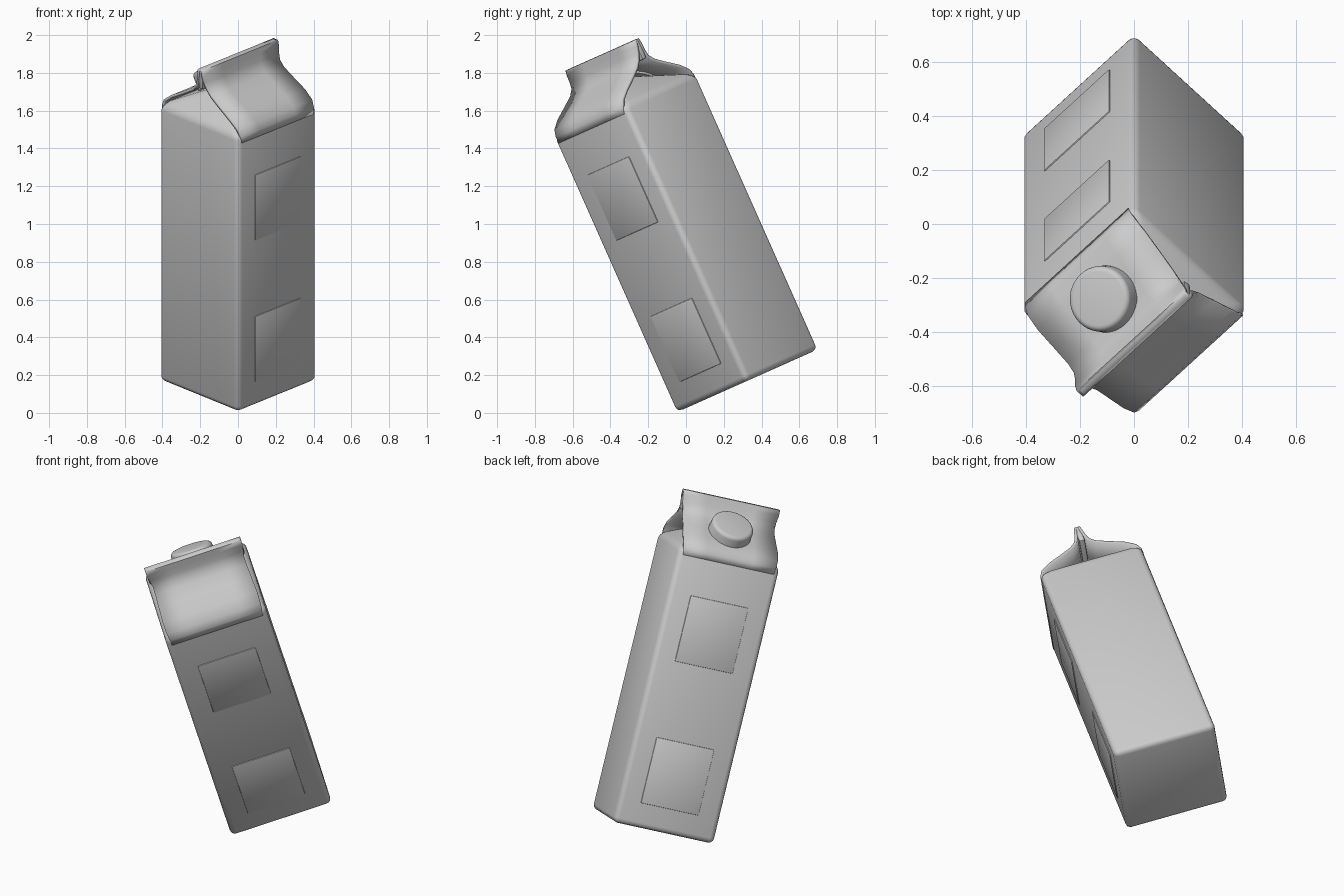
import bpy, bmesh
from math import radians, atan2
from mathutils import Matrix, Vector

if "Cube" in bpy.data.objects:
    bpy.data.objects.remove(bpy.data.objects["Cube"])

# Carton is modelled upright (roof ridge along local x), then tilted and turned
POSE = (Matrix.Translation((0, 0.325, 0.17)) @ Matrix.Rotation(radians(24), 4, 'X')
        @ Matrix.Rotation(radians(45), 4, 'Z'))
H = 0.296


def finish(name, bm, local=Matrix(), angle=40):
    me = bpy.data.meshes.new(name)
    bm.to_mesh(me)
    bm.free()
    ob = bpy.data.objects.new(name, me)
    bpy.context.collection.objects.link(ob)
    ob.matrix_world = POSE @ local
    bpy.ops.object.select_all(action='DESELECT')
    bpy.context.view_layer.objects.active = ob
    ob.select_set(True)
    bpy.ops.object.shade_smooth_by_angle(angle=radians(angle))
    return ob


def bevel_all(bm, width, segments=3):
    bmesh.ops.recalc_face_normals(bm, faces=bm.faces)
    bmesh.ops.bevel(bm, geom=bm.edges[:], offset=width, segments=segments,
                    profile=0.5, affect='EDGES', clamp_overlap=True)


# Body with folded-in gable ends rising to a low inner ridge
bm = bmesh.new()
corners = [(-H, -H), (H, -H), (H, H), (-H, H)]
low = [bm.verts.new((x, y, 0)) for x, y in corners]
top = [bm.verts.new((x, y, 1.6)) for x, y in corners]
ra, rb = bm.verts.new((-0.07, 0, 1.745)), bm.verts.new((0.07, 0, 1.745))
bm.faces.new(low)
for i in range(4):
    j = (i + 1) % 4
    bm.faces.new((low[i], low[j], top[j], top[i]))
bm.faces.new((top[0], top[1], rb, ra))
bm.faces.new((top[2], top[3], ra, rb))
bm.faces.new((top[1], top[2], rb))
bm.faces.new((top[3], top[0], ra))
bevel_all(bm, 0.03)
finish("carton_body", bm, angle=50)

# Roof sheet with sealed top fin: (offset, height, half length) from eave to fin
half = [(0.29, 1.555, 0.268), (0.289, 1.59, 0.272), (0.272, 1.625, 0.277), (0.22, 1.665, 0.279),
        (0.135, 1.713, 0.274), (0.07, 1.752, 0.27), (0.038, 1.785, 0.27),
        (0.024, 1.82, 0.276), (0.016, 1.86, 0.283), (0.012, 1.885, 0.283)]
rows = [(-y, z, l) for y, z, l in half] + [(y, z, l) for y, z, l in reversed(half)]
bm = bmesh.new()
grid = [[bm.verts.new((s * l, y, z)) for s in (-1, -0.5, 0, 0.5, 1)] for y, z, l in rows]
for a, b in zip(grid, grid[1:]):
    for k in range(4):
        bm.faces.new((a[k], a[k + 1], b[k + 1], b[k]))
roof = finish("gable_roof", bm, angle=50)
sol = roof.modifiers.new("thickness", 'SOLIDIFY')
sol.thickness = 0.016
sol.offset = 0

# Sealed fin core along the ridge
bm = bmesh.new()
bmesh.ops.create_cube(bm, size=1, matrix=Matrix.Translation((0, 0, 1.835))
                      @ Matrix.Diagonal((0.562, 0.034, 0.115, 1)))
bevel_all(bm, 0.01, 2)
finish("ridge_fin", bm)

# Screw cap on the back-left roof slope
tilt = Matrix.Rotation(-atan2(0.55, 0.83), 4, 'X')
bm = bmesh.new()
bmesh.ops.create_cone(bm, cap_ends=True, segments=40, radius1=0.125, radius2=0.12, depth=0.1)
rim = [e for e in bm.edges if all(v.co.z > 0 for v in e.verts)]
bmesh.ops.bevel(bm, geom=rim, offset=0.02, segments=4, profile=0.5, affect='EDGES')
finish("cap", bm, Matrix.Translation((0, 0.148, 1.715)) @ tilt @ Matrix.Translation((0, 0, 0.02)))

# Faint raised label panels on the two faces below the roof slopes
for side in (-1, 1):
    for name, z in (("upper", 1.15), ("lower", 0.33)):
        bm = bmesh.new()
        bmesh.ops.create_cube(bm, size=1, matrix=Matrix.Translation((0, side * H, z))
                              @ Matrix.Diagonal((0.34, 0.01, 0.38, 1)))
        bevel_all(bm, 0.004, 2)
        finish(f"{name}_panel_{'front' if side < 0 else 'back'}", bm)
